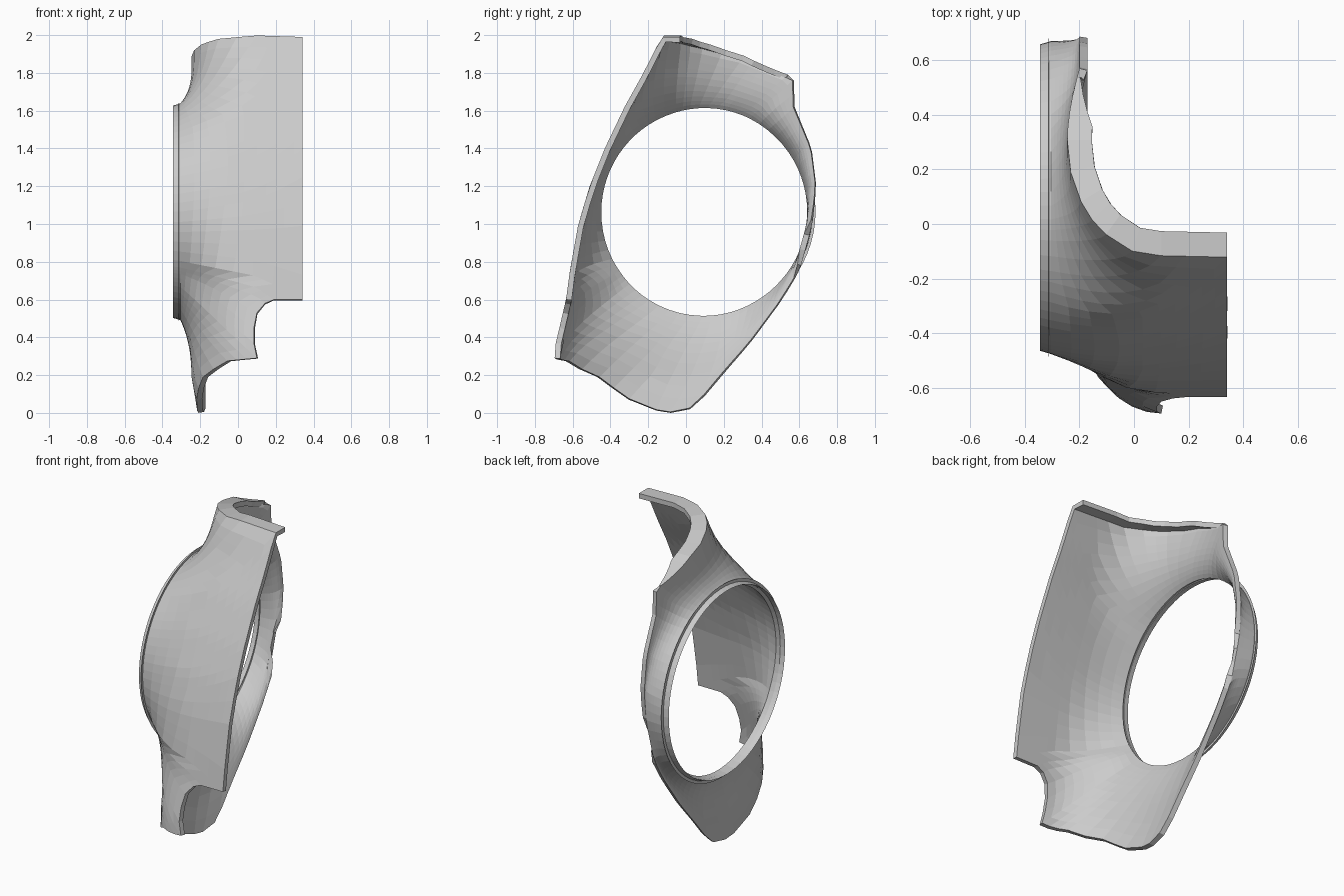
import bpy, bmesh
from math import sin, cos, acos, radians, pi
from mathutils import Vector

if "Cube" in bpy.data.objects:
    bpy.data.objects.remove(bpy.data.objects["Cube"])


def table(rows):
    """Linear lookup through (key, value...) rows."""
    def look(k):
        k = max(rows[0][0], min(rows[-1][0], k))
        for a, b in zip(rows, rows[1:]):
            if k <= b[0]:
                f = (k - a[0]) / (b[0] - a[0])
                return [p + (q - p) * f for p, q in zip(a[1:], b[1:])]
    return look


# Height profiles: front face y, y of the widest point, rear edge y
profile = table([
    (0.00, -0.70, -0.20, 0.00), (0.09, -0.70, -0.19, 0.10),
    (0.22, -0.70, -0.17, 0.21), (0.37, -0.69, -0.16, 0.34),
    (0.60, -0.635, -0.14, 0.51), (0.75, -0.615, -0.12, 0.60),
    (1.00, -0.57, -0.10, 0.67), (1.20, -0.51, -0.03, 0.69),
    (1.40, -0.43, 0.07, 0.665), (1.62, -0.325, 0.19, 0.575),
    (1.80, -0.225, 0.27, 0.57), (1.94, -0.155, 0.33, 0.57),
    (2.00, -0.115, 0.35, 0.57)])

# Outline around the shell: opening angle, position along the section, height
outline_pts = [
    (0, 3, 1.10), (15, 3, 1.28), (35, 3, 1.48), (52, 3, 1.62), (64, 3, 1.76),
    (68, 2.9, 1.79), (88, 2, 1.89), (98, 1.65, 1.95), (106, 1.4, 1.98),
    (118, 1, 1.998), (132, 0, 1.99), (180, 0, 1.25), (207, 0, 0.60),
    (211, 0.63, 0.60), (213, 0.83, 0.58), (215, 1.0, 0.53), (218, 1.03, 0.45),
    (221, 1.03, 0.37), (224, 1.0, 0.29), (238, 1.3, 0.275), (250, 1.62, 0.19),
    (262, 1.86, 0.07), (269, 2.2, 0.012), (274, 2.6, 0.0), (279, 3, 0.02),
    (285, 3, 0.09), (300, 3, 0.27), (318, 3, 0.50), (338, 3, 0.78),
    (360, 3, 1.10)]
outline = table(outline_pts)


def section(q, z):
    """Point on the wrap: flat front (0-1), round corner (1-2), side wall (2-3)."""
    yf, yc, yb = profile(z)
    if q < 1:
        return Vector((0.342 - 0.24 * q, yf, z))
    curl = 0.03 * max(0, 1 - z / 0.18)  # bottom tip curls inward
    if q < 2:
        t = (q - 1) * pi / 2
        return Vector((0.1 - (0.345 - curl) * sin(t), yc - (yc - yf) * cos(t), z))
    f = q - 2
    return Vector((-0.245 + curl + (0.045 - curl) * f * f, yc + (yb - yc) * f, z))


def section_pos(y, z):
    yf, yc, yb = profile(z)
    if y < yc:
        return 1 + acos(min(1, (yc - y) / (yc - yf))) * 2 / pi
    return 2 + min(1, (y - yc) / (yb - yc))


def circle(r, a, x):
    return Vector((x, 0.097 + r * cos(a), 1.065 + r * sin(a)))


# Angles include every outline corner
angles = []
for a, b in zip(outline_pts, outline_pts[1:]):
    n = max(1, round((b[0] - a[0]) / 5))
    angles += [a[0] + (b[0] - a[0]) * i / n for i in range(n)]

# Shell: raised collar around the opening, blended out to the wrapped outline
steps = [0, 0.05, 0.11, 0.18, 0.27, 0.37, 0.48, 0.6, 0.72, 0.86, 1]
bm = bmesh.new()
columns = []
for deg in angles:
    a = radians(deg)
    q1, z1 = outline(deg)
    collar = circle(0.574, a, -0.305)
    q0, z0 = section_pos(collar.y, collar.z), collar.z
    shift = collar - section(q0, z0)
    pts = [circle(0.559, a, -0.315), circle(0.562, a, -0.345)]
    for t in steps:
        pts.append(section(q0 + (q1 - q0) * t, z0 + (z1 - z0) * t)
                   + shift * (1 - t) ** 3.5)
    # Top edge rolls inward, fading out towards the rear corner
    if 68 <= deg <= 132:
        t = max(0, min(1, q1 - 1)) * pi / 2
        width = 0.09 * min(1, (3 - q1) * 1.3)
        pts.append(pts[-1] + Vector((sin(t), cos(t), 0)) * width)
    columns.append([bm.verts.new(p) for p in pts])

for i, col in enumerate(columns):
    nxt = columns[(i + 1) % len(columns)]
    for j in range(min(len(col), len(nxt)) - 1):
        bm.faces.new((col[j], nxt[j], nxt[j + 1], col[j + 1]))
loose = [v for v in bm.verts if not v.link_faces]
bmesh.ops.delete(bm, geom=loose, context='VERTS')
bm.normal_update()
if sum(f.normal.x * f.calc_area() for f in bm.faces) > 0:
    bmesh.ops.reverse_faces(bm, faces=bm.faces[:])

mesh = bpy.data.meshes.new("side_guard_shell")
bm.to_mesh(mesh)
bm.free()
shell = bpy.data.objects.new("side_guard_shell", mesh)
bpy.context.collection.objects.link(shell)

# Wall thickness goes inward
solid = shell.modifiers.new("thickness", 'SOLIDIFY')
solid.thickness = 0.03
solid.offset = -1
